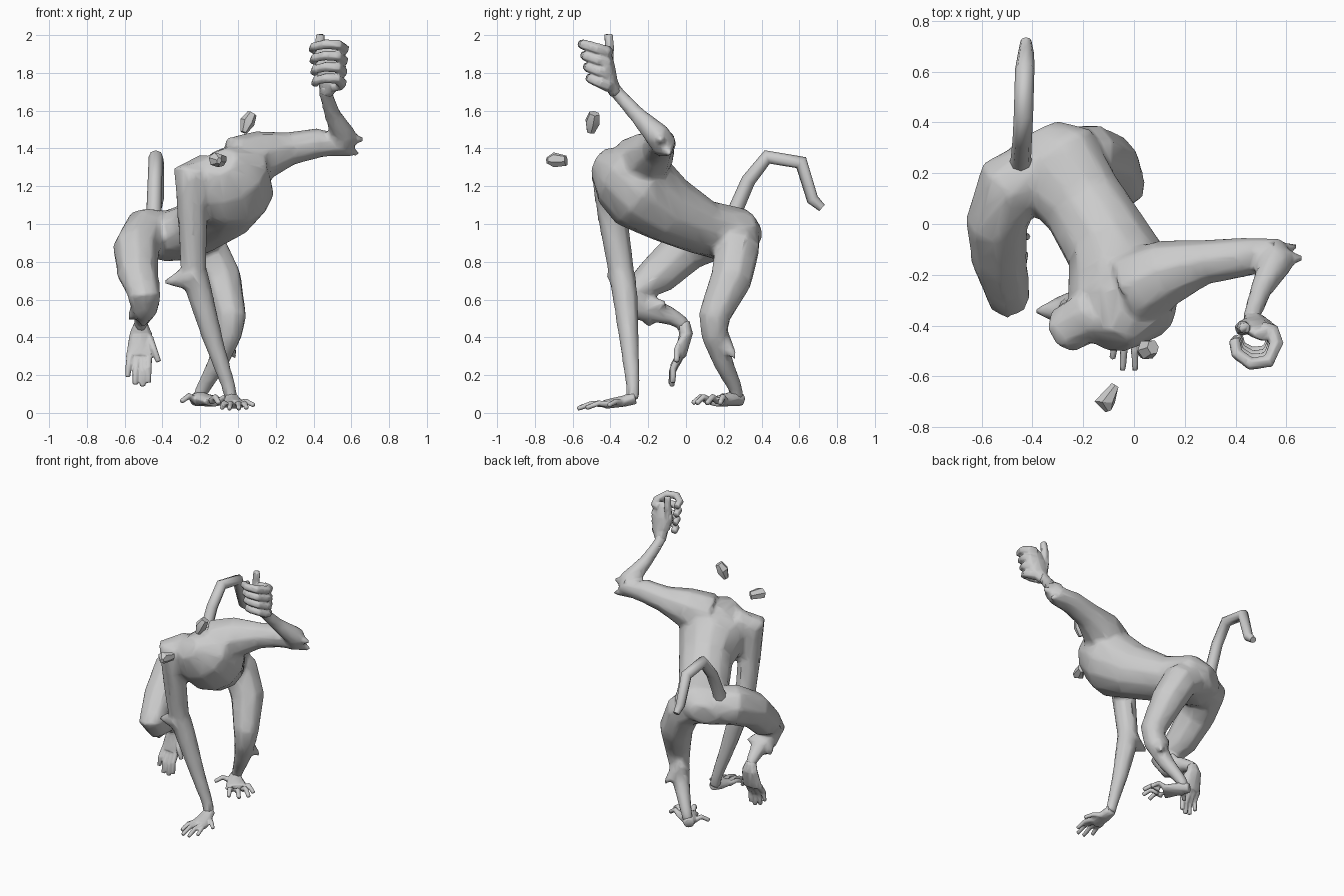
import bpy, bmesh
from math import cos, sin, pi
from mathutils import Vector as V


def loft(bm, pts, side, sides=8):
    """Tube through (x, y, z, width[, height]) points; width lies along 'side'."""
    cs = [V(p[:3]) for p in pts]
    rings = []
    for i, p in enumerate(pts):
        a, b = cs[max(i - 1, 0)], cs[min(i + 1, len(cs) - 1)]
        d0 = (cs[i] - a).normalized() if i > 0 else V((0, 0, 0))
        d1 = (b - cs[i]).normalized() if i < len(cs) - 1 else V((0, 0, 0))
        t = (d0 + d1).normalized()
        s = V(side)
        s = (s - t * s.dot(t)).normalized()
        u = t.cross(s)
        rings.append([bm.verts.new(cs[i] + s * p[3] * cos(2 * pi * k / sides)
                                   + u * p[-1] * sin(2 * pi * k / sides)) for k in range(sides)])
    for r, q in zip(rings, rings[1:]):
        for k in range(sides):
            n = (k + 1) % sides
            bm.faces.new((r[k], r[n], q[n], q[k]))
    bm.faces.new(rings[0][::-1])
    bm.faces.new(rings[-1])


def finish(bm, name, angle=60):
    bmesh.ops.recalc_face_normals(bm, faces=bm.faces)
    me = bpy.data.meshes.new(name)
    bm.to_mesh(me)
    bm.free()
    ob = bpy.data.objects.new(name, me)
    bpy.context.collection.objects.link(ob)
    bpy.ops.object.select_all(action='DESELECT')
    ob.select_set(True)
    bpy.context.view_layer.objects.active = ob
    bpy.ops.object.shade_smooth_by_angle(angle=angle * pi / 180)
    return ob


# body: torso and limbs fused into one skin
bm = bmesh.new()
loft(bm, [(-.39, .36, .93, .10, .07), (-.34, .26, .94, .21, .14), (-.20, .08, .985, .17, .145),
          (-.09, -.10, 1.08, .18, .185), (-.035, -.24, 1.18, .23, .22),
          (-.05, -.36, 1.265, .22, .175), (-.09, -.46, 1.33, .09, .075)], (.9, .4, .25), 12)
# planted arm
loft(bm, [(-.16, -.34, 1.27, .11), (-.255, -.41, 1.245, .10), (-.24, -.385, 1.02, .08),
          (-.235, -.345, .76, .07), (-.205, -.325, .64, .07), (-.13, -.30, .38, .053),
          (-.05, -.28, .14, .038), (-.035, -.285, .07, .038)], (0, 1, 0))
# raised arm
loft(bm, [(0, -.26, 1.31, .16), (.13, -.19, 1.365, .135), (.28, -.15, 1.40, .09),
          (.43, -.13, 1.43, .08), (.555, -.12, 1.425, .07), (.56, -.15, 1.47, .07),
          (.50, -.26, 1.58, .045), (.465, -.36, 1.69, .037), (.47, -.40, 1.74, .04)],
     (.1, -.8, -.6))
# hanging leg
loft(bm, [(-.36, .22, .94, .13), (-.49, .15, .95, .14), (-.54, .0, .87, .125),
          (-.53, -.15, .73, .11), (-.495, -.285, .62, .09), (-.495, -.23, .555, .075),
          (-.50, -.10, .52, .053), (-.515, -.02, .48, .038), (-.515, 0, .43, .038)], (1, 0, 0))
# standing leg
loft(bm, [(-.26, .27, .93, .12), (-.17, .27, .87, .125), (-.09, .24, .71, .115),
          (-.04, .15, .51, .088), (-.05, .15, .41, .072), (-.11, .20, .26, .055),
          (-.19, .265, .12, .038), (-.21, .27, .07, .038)], (1, .3, 0))
# fur tufts at elbows and knees: base point, tip, width
for base, tip, r in [((-.24, -.34, .72), (-.39, -.34, .69), .085),
                     ((.53, -.13, 1.44), (.67, -.135, 1.45), .065), ((.53, -.12, 1.41), (.64, -.085, 1.37), .06),
                     ((-.09, .16, .42), (-.01, .265, .29), .075),
                     ((-.50, -.22, .58), (-.50, -.19, .45), .07), ((-.52, -.20, .57), (-.58, -.15, .49), .055),
                     ((-.48, -.20, .57), (-.42, -.10, .58), .06)]:
    loft(bm, [(*base, r), (*tip, .012)], (.3, .5, .8), 6)
body = finish(bm, "body")
m = body.modifiers.new("fuse", 'REMESH')
m.mode, m.voxel_size, m.use_smooth_shade = 'VOXEL', .016, True
m = body.modifiers.new("soften", 'SMOOTH')
m.factor, m.iterations = .5, 4
m = body.modifiers.new("reduce", 'DECIMATE')
m.ratio = .12

# tail
bm = bmesh.new()
loft(bm, [(-.44, .21, .97, .06), (-.445, .26, 1.07, .04), (-.44, .33, 1.23, .038),
          (-.435, .43, 1.355, .038), (-.43, .61, 1.325, .038), (-.425, .67, 1.13, .032),
          (-.425, .72, 1.085, .022)], (1, 0, 0))
finish(bm, "tail")


def hand(name, palm, fingers, side, r=.016):
    bm = bmesh.new()
    loft(bm, palm, side)
    for f in fingers:
        n = len(f) - 1
        loft(bm, [(*p, r * (1 - .3 * i / n)) for i, p in enumerate(f)], (.2, .3, 1), 6)
    ob = finish(bm, name, 50)
    m = ob.modifiers.new("fuse", 'REMESH')
    m.mode, m.voxel_size, m.use_smooth_shade = 'VOXEL', .006, True
    m = ob.modifiers.new("soften", 'SMOOTH')
    m.factor, m.iterations = .5, 2
    m = ob.modifiers.new("reduce", 'DECIMATE')
    m.ratio = .12
    return ob


def spread(roots, tips, lift):
    """Fingers from root to tip with a raised or bent middle joint."""
    out = []
    for a, b in zip(roots, tips):
        a, b = V(a), V(b)
        out.append([a, (a + b) / 2 + V(lift), b])
    return out


# planted hand
hand("planted_hand",
     [(-.035, -.27, .08, .036, .035), (-.03, -.33, .062, .05, .03), (-.02, -.43, .045, .062, .024)],
     spread([(-.065, -.41, .045), (-.035, -.42, .045), (0, -.42, .045), (.025, -.40, .045), (0, -.33, .05)],
            [(-.085, -.53, .025), (-.045, -.575, .022), (.005, -.575, .022), (.045, -.53, .025),
             (.085, -.41, .04)], (0, 0, .016)), (1, 0, 0), .019)

# raised fist, fingers curled round an upright hollow, thumb up
curl = [(.50, -.415), (.545, -.425), (.56, -.47), (.53, -.54), (.46, -.55), (.405, -.51), (.395, -.455)]
fingers = []
for i in range(4):
    z0 = 1.91 - i * .06
    k = 1 - .1 * i
    fingers.append([(.48 + (x - .48) * (1 - .05 * i), -.41 + (y + .41) * k,
                     z0 - (y + .41) * .3) for x, y in curl])
thumb = [(.45, -.40, 1.77), (.425, -.41, 1.85), (.43, -.405, 1.93), (.437, -.41, 2.005)]
hand("raised_fist",
     [(.465, -.37, 1.69, .035), (.485, -.40, 1.75, .065, .04), (.50, -.415, 1.84, .075, .038),
      (.505, -.43, 1.91, .06, .03), (.51, -.44, 1.94, .04, .02)], [thumb] + fingers, (1, -.2, 0), .034)

# standing foot
hand("standing_foot",
     [(-.23, .295, .07, .035, .035), (-.20, .25, .075, .05, .04), (-.12, .16, .06, .08, .027)],
     spread([(-.10, .21, .06), (-.08, .17, .06), (-.10, .13, .06), (-.14, .12, .06), (-.22, .23, .06)],
            [(.0, .18, .05), (.01, .11, .05), (-.03, .055, .05), (-.10, .035, .05),
             (-.30, .16, .06)], (0, 0, .03)), (.8, .6, 0), .021)

# hanging foot
hand("hanging_foot",
     [(-.515, -.015, .48, .035, .035), (-.515, 0, .42, .06, .037), (-.515, -.03, .30, .08, .03)],
     spread([(-.57, -.03, .31), (-.535, -.03, .30), (-.505, -.03, .30), (-.475, -.03, .31), (-.47, -.01, .40)],
            [(-.585, -.07, .19), (-.545, -.08, .15), (-.505, -.075, .14), (-.475, -.07, .16),
             (-.42, -.05, .27)], (0, -.018, 0)), (1, 0, 0), .022)

# two small loose faceted pieces where the head would be
for name, pts in [("loose_piece_upper", [(.03, -.505, 1.485, .018, .022), (.05, -.495, 1.54, .04, .042),
                                         (.075, -.485, 1.585, .026, .03)]),
                  ("loose_piece_lower", [(-.10, -.735, 1.335, .014, .018), (-.115, -.70, 1.34, .042, .04),
                                         (-.075, -.635, 1.335, .016, .03)])]:
    bm = bmesh.new()
    loft(bm, pts, (1, .1, -.3), 6)
    finish(bm, name, 30)
